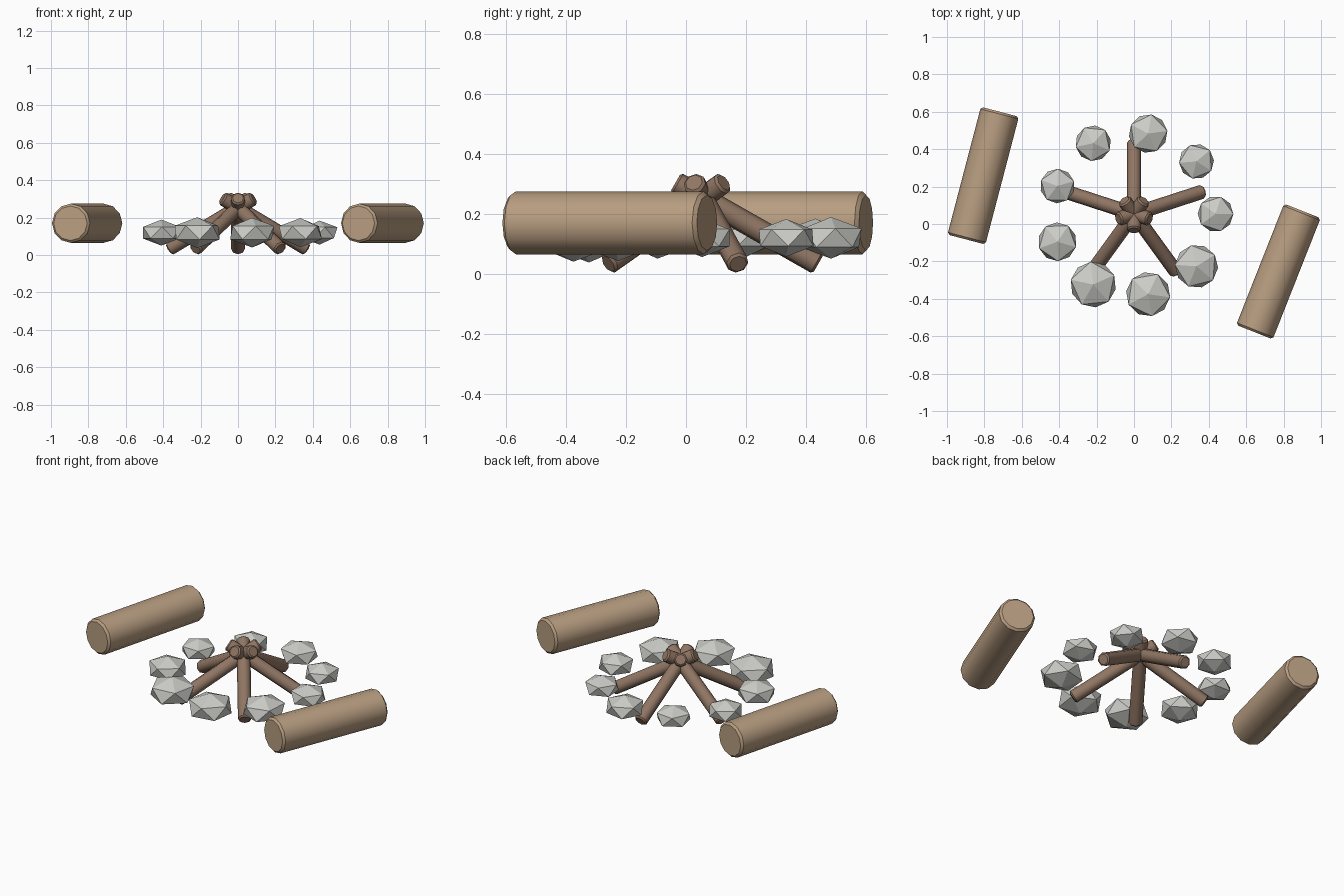
import bpy, math
from mathutils import Vector

if "Cube" in bpy.data.objects:
    bpy.data.objects.remove(bpy.data.objects["Cube"])


def material(name, rgb):
    m = bpy.data.materials.new(name)
    m.diffuse_color = (*rgb, 1)
    m.use_nodes = True
    m.node_tree.nodes["Principled BSDF"].inputs["Base Color"].default_value = m.diffuse_color
    return m


BARK = material("log_wood", (0.48, 0.34, 0.22))
STICK = material("stick_wood", (0.28, 0.18, 0.125))
STONE = material("stone", (0.6, 0.6, 0.57))


def rod(name, a, b, radius, sides, bevel, mat):
    """Cylinder from a to b with slightly bevelled end rims."""
    a, b = Vector(a), Vector(b)
    d = b - a
    bpy.ops.mesh.primitive_cylinder_add(vertices=sides, radius=radius,
                                        depth=d.length, location=(a + b) / 2)
    o = bpy.context.object
    o.name = name
    o.rotation_euler = d.to_track_quat('Z', 'Y').to_euler()
    o.data.materials.append(mat)
    bpy.ops.object.shade_smooth_by_angle(angle=math.radians(50))
    m = o.modifiers.new("rim", 'BEVEL')
    m.width = bevel
    m.segments = 1
    m.limit_method = 'ANGLE'
    m.angle_limit = math.radians(60)
    return o


CY = 0.054  # fire centre on y

# Sitting logs
rod("left_log", (-0.896, -0.083, 0.17), (-0.717, 0.60, 0.17), 0.105, 12, 0.012, BARK)
rod("right_log", (0.644, -0.578, 0.17), (0.90, 0.07, 0.17), 0.105, 12, 0.012, BARK)

# Five leaning sticks crossing near the top
for i in range(5):
    t = math.radians(18 + 72 * i)
    c, s = math.cos(t), math.sin(t)
    rod(f"fire_stick_{i + 1}", (0.387 * c, CY + 0.387 * s, 0.033),
        (-0.089 * c, CY - 0.089 * s, 0.304), 0.038, 8, 0.008, STICK)

# Ring of flattened faceted stones
widths = [0.095, 0.093, 0.103, 0.095, 0.092, 0.103, 0.122, 0.118, 0.115]
for i, w in enumerate(widths):
    t = math.radians(40 * i)
    r = w / 0.89
    bpy.ops.mesh.primitive_ico_sphere_add(
        subdivisions=1, radius=r,
        location=(0.436 * math.cos(t), CY + 0.436 * math.sin(t), 0.12),
        rotation=(0, 0, t))
    o = bpy.context.object
    o.name = f"ring_stone_{i + 1}"
    o.scale = (1, 1, 0.6)
    o.data.materials.append(STONE)
